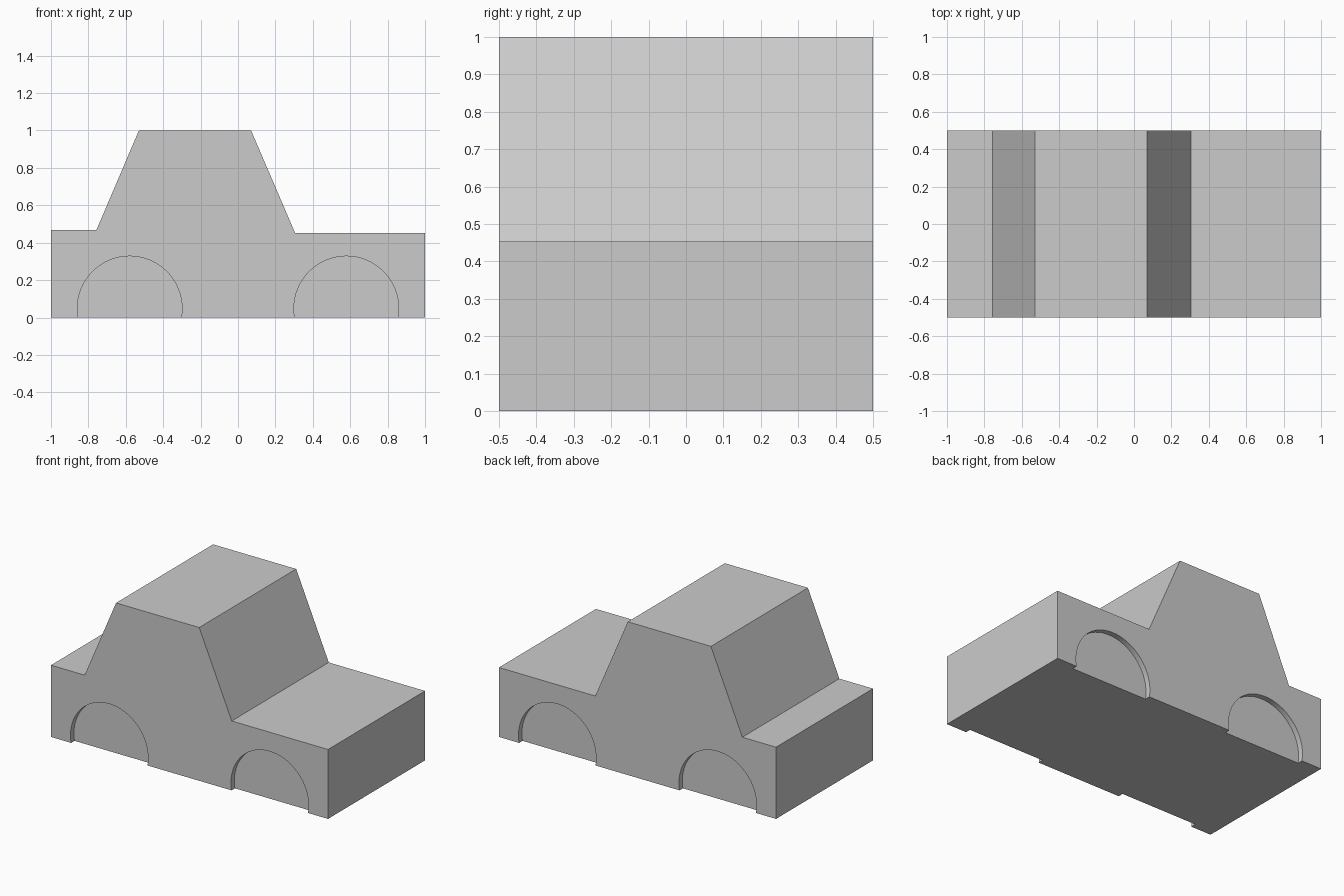
import bpy, bmesh
from math import pi
from mathutils import Matrix

if "Cube" in bpy.data.objects:
    bpy.data.objects.remove(bpy.data.objects["Cube"])

HALF_WIDTH = 0.5
ARCH_X, ARCH_Z, ARCH_R, ARCH_DEPTH = 0.579, 0.048, 0.28, 0.035


def make_object(name, bm):
    bmesh.ops.recalc_face_normals(bm, faces=bm.faces)
    mesh = bpy.data.meshes.new(name)
    bm.to_mesh(mesh)
    bm.free()
    obj = bpy.data.objects.new(name, mesh)
    bpy.context.collection.objects.link(obj)
    return obj


# Car body: side profile extruded across the width
profile = [(-1, 0), (1, 0), (1, 0.453), (0.305, 0.453),
           (0.07, 1), (-0.53, 1), (-0.757, 0.468), (-1, 0.468)]
bm = bmesh.new()
side = bm.faces.new([bm.verts.new((x, -HALF_WIDTH, z)) for x, z in profile])
extruded = bmesh.ops.extrude_face_region(bm, geom=[side], use_keep_orig=True)
new_verts = [g for g in extruded["geom"] if isinstance(g, bmesh.types.BMVert)]
bmesh.ops.translate(bm, verts=new_verts, vec=(0, 2 * HALF_WIDTH, 0))
body = make_object("car_body", bm)

# Wheel arch cutters: four shallow discs, half sunk into the sides
bm = bmesh.new()
for x in (-ARCH_X, ARCH_X):
    for y in (-HALF_WIDTH, HALF_WIDTH):
        place = Matrix.Translation((x, y, ARCH_Z)) @ Matrix.Rotation(pi / 2, 4, 'X')
        bmesh.ops.create_cone(bm, cap_ends=True, segments=64, radius1=ARCH_R,
                              radius2=ARCH_R, depth=2 * ARCH_DEPTH, matrix=place)
for face in bm.faces:
    face.smooth = len(face.verts) == 4
for edge in bm.edges:
    edge.smooth = all(f.smooth for f in edge.link_faces)
cutter = make_object("wheel_arch_cutters", bm)
cutter.hide_render = True
cutter.hide_set(True)

# Recess the wheel arches into the body
cut = body.modifiers.new("wheel_arches", 'BOOLEAN')
cut.operation = 'DIFFERENCE'
cut.solver = 'EXACT'
cut.object = cutter
